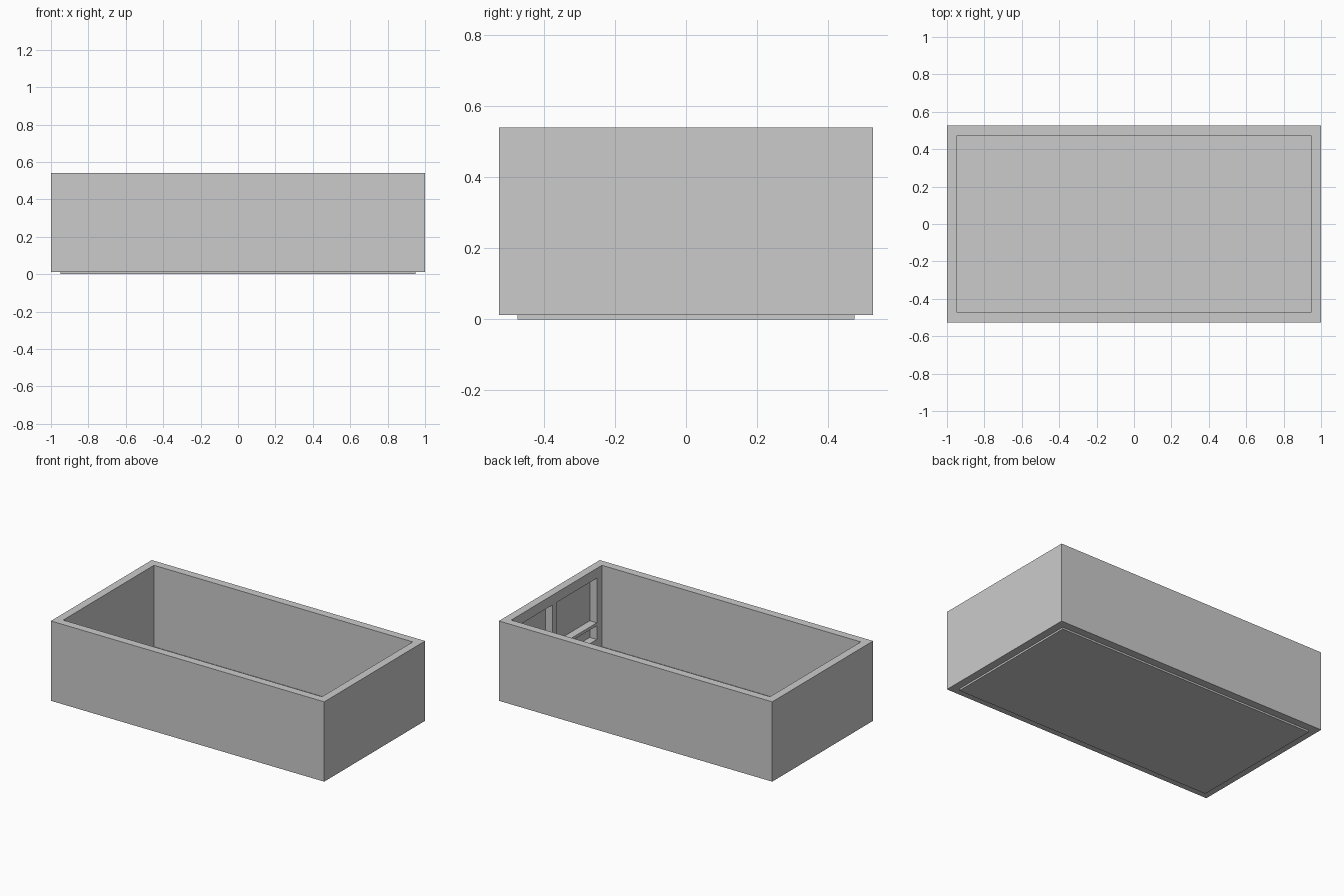
import bpy, bmesh

if "Cube" in bpy.data.objects:
    bpy.data.objects.remove(bpy.data.objects["Cube"])

L, W, H = 1.0, 0.527, 0.54      # half length, half width, height
WALL, STEP, SKIN = 0.053, 0.012, 0.002


def mesh_object(name, bm):
    bmesh.ops.recalc_face_normals(bm, faces=bm.faces)
    me = bpy.data.meshes.new(name)
    bm.to_mesh(me)
    bm.free()
    ob = bpy.data.objects.new(name, me)
    bpy.context.scene.collection.objects.link(ob)
    return ob


def ring(bm, inset, z):
    x, y = L - inset, W - inset
    return [bm.verts.new((sx * x, sy * y, z))
            for sx, sy in ((-1, -1), (1, -1), (1, 1), (-1, 1))]


# Open tub: stepped underside, outer wall, rim, inner wall, thin floor
bm = bmesh.new()
profile = [(WALL - 0.001, 0), (WALL - 0.001, STEP), (0, STEP),
           (0, H), (WALL, H), (WALL, SKIN)]
rings = [ring(bm, inset, z) for inset, z in profile]
for a, b in zip(rings, rings[1:]):
    for i in range(4):
        j = (i + 1) % 4
        bm.faces.new((a[i], a[j], b[j], b[i]))
bm.faces.new(rings[0])
bm.faces.new(rings[-1])
tub = mesh_object("tub", bm)

# Pockets sunk into the inside of the right end wall: y0, y1, z0, z1
pockets = [(-0.42, 0.0, 0.18, 0.475),
           (0.045, 0.42, 0.18, 0.475),
           (-0.42, 0.42, 0.07, 0.16)]
x0, x1 = L - WALL - 0.03, L - SKIN
bm = bmesh.new()
for y0, y1, z0, z1 in pockets:
    cube = bmesh.ops.create_cube(bm, size=1)["verts"]
    for v in cube:
        v.co = (x1 if v.co.x > 0 else x0,
                y1 if v.co.y > 0 else y0,
                z1 if v.co.z > 0 else z0)
cutter = mesh_object("pocket_cutter", bm)
cutter.hide_render = True
cutter.hide_viewport = False
cutter.display_type = 'WIRE'

cut = tub.modifiers.new("pockets", 'BOOLEAN')
cut.operation = 'DIFFERENCE'
cut.solver = 'EXACT'
cut.object = cutter
